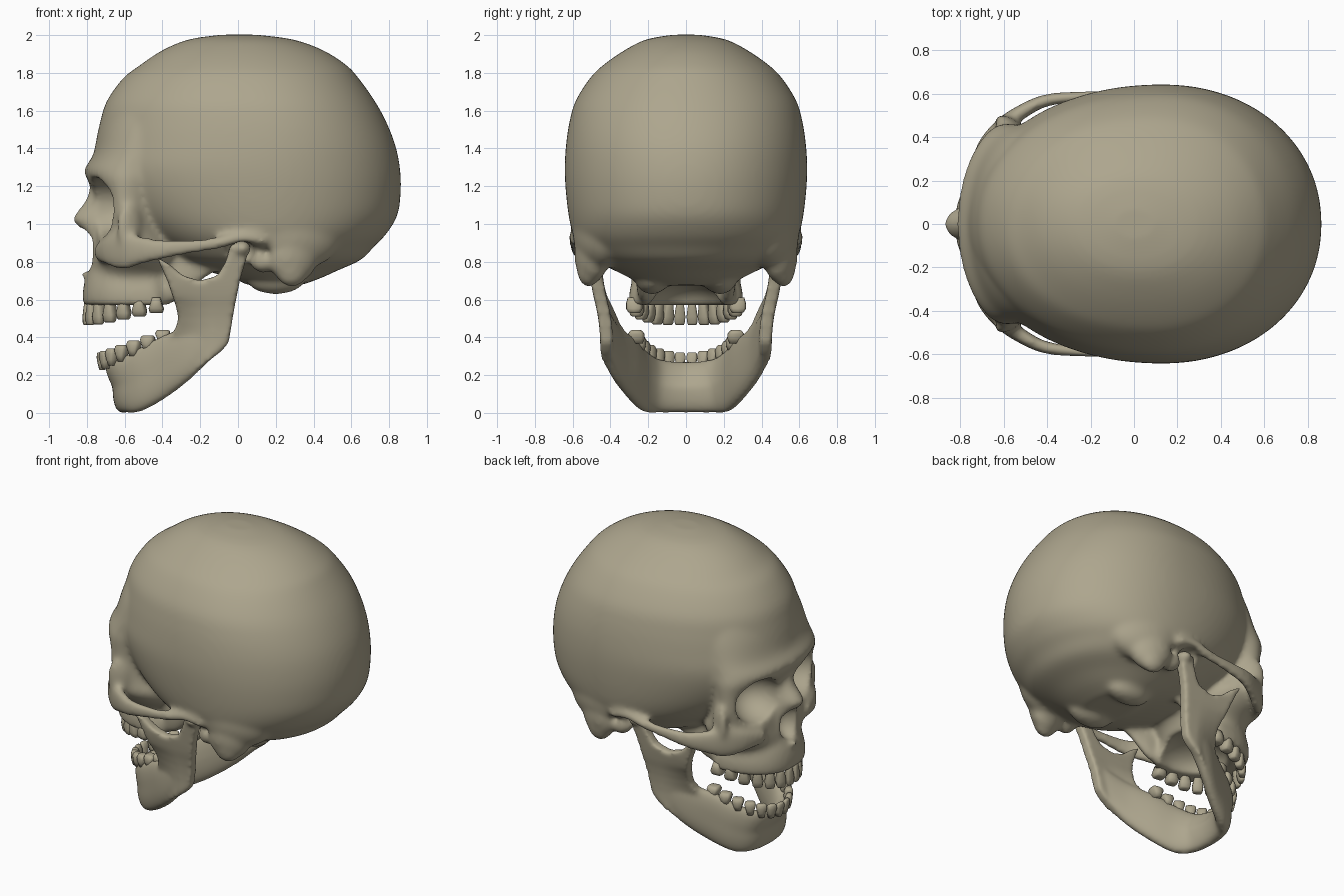
import bpy, bmesh, math
from mathutils import Matrix, Vector

if "Cube" in bpy.data.objects:
    bpy.data.objects.remove(bpy.data.objects["Cube"])

bone = bpy.data.materials.new("bone")
bone.diffuse_color = (0.42, 0.38, 0.27, 1)
bone.use_nodes = True
bone.node_tree.nodes["Principled BSDF"].inputs["Base Color"].default_value = bone.diffuse_color


def spline(rows, n=6):
    """Smooth curve through rows of numbers."""
    out = []
    for i in range(len(rows) - 1):
        p = [rows[max(0, min(len(rows) - 1, i + k))] for k in (-1, 0, 1, 2)]
        for j in range(n):
            t = j / n
            out.append([0.5 * (2 * b + (c - a) * t + (2 * a - 5 * b + 4 * c - d) * t * t
                               + (3 * b - a - 3 * c + d) * t ** 3) for a, b, c, d in zip(*p)])
    return out + [list(rows[-1])]


def skin(bm, rings):
    vs = [[bm.verts.new(p) for p in r] for r in rings]
    n = len(vs[0])
    for a, b in zip(vs, vs[1:]):
        for i in range(n):
            bm.faces.new((a[i], a[(i + 1) % n], b[(i + 1) % n], b[i]))
    bm.faces.new(vs[0][::-1])
    bm.faces.new(vs[-1])


def power(v, e):
    return math.copysign(abs(v) ** (2 / e), v)


def stack(bm, rows, e=2.0, n=96):
    """Horizontal oval rings: height, front x, widest x, back x, half width."""
    rings = []
    for z, xf, c, xb, hw in spline(rows):
        ring = []
        for i in range(n):
            a = 2 * math.pi * i / n
            k = power(math.cos(a), e)
            ring.append((c + k * ((xb - c) if k > 0 else (c - xf)), hw * power(math.sin(a), e), z))
        rings.append(ring)
    skin(bm, rings)


def bar(bm, rows, lean=0.0, e=2.4, n=24):
    """Upright oval sections along a path: x, y, z, half thickness, half height."""
    path = spline(rows)
    rings = []
    for i, (x, y, z, rt, rz) in enumerate(path):
        a, b = path[max(i - 1, 0)], path[min(i + 1, len(path) - 1)]
        nrm = Vector((a[1] - b[1], b[0] - a[0], 0)).normalized()
        ring = []
        for j in range(n):
            t = 2 * math.pi * j / n
            u, w = power(math.cos(t), e), power(math.sin(t), e)
            front = max(0, 1 - abs(y) / 0.35)
            ring.append((x + nrm.x * rt * u - lean * max(w, 0) * front, y + nrm.y * rt * u, z + rz * w))
        rings.append(ring)
    skin(bm, rings)


def blob(bm, c, r, rot=0.0):
    m = Matrix.Translation(c) @ Matrix.Rotation(rot, 4, 'Z') @ Matrix.Diagonal((*r, 1))
    bmesh.ops.create_icosphere(bm, subdivisions=4, radius=1, matrix=m)


def make(bm, name):
    bmesh.ops.recalc_face_normals(bm, faces=bm.faces)
    me = bpy.data.meshes.new(name)
    bm.to_mesh(me)
    bm.free()
    ob = bpy.data.objects.new(name, me)
    bpy.context.collection.objects.link(ob)
    me.materials.append(bone)
    return ob


def fuse(ob, voxel, cutter=None, smooth=12):
    """Melt overlapping parts into one smooth surface, with hollows cut out."""
    def remesh():
        m = ob.modifiers.new("melt", 'REMESH')
        m.mode, m.voxel_size = 'VOXEL', voxel
    remesh()
    if cutter:
        m = ob.modifiers.new("hollows", 'BOOLEAN')
        m.operation, m.object, m.solver = 'DIFFERENCE', cutter, 'EXACT'
        remesh()
    m = ob.modifiers.new("soften", 'SMOOTH')
    m.factor, m.iterations = 0.5, smooth
    bpy.context.view_layer.update()
    dg = bpy.context.evaluated_depsgraph_get()
    me = bpy.data.meshes.new_from_object(ob.evaluated_get(dg))
    ob.modifiers.clear()
    ob.data = me
    me.materials.clear()
    me.materials.append(bone)
    me.shade_smooth()
    if cutter:
        bpy.data.objects.remove(cutter)


# Braincase
sk = bmesh.new()
stack(sk, [(2.002, -.09, 0, .10, .07), (1.977, -.26, .02, .29, .21), (1.92, -.40, .04, .45, .325),
           (1.84, -.52, .06, .575, .44), (1.77, -.61, .08, .64, .51), (1.65, -.695, .10, .725, .585),
           (1.54, -.73, .12, .785, .617), (1.42, -.755, .13, .832, .635), (1.30, -.77, .13, .857, .642),
           (1.18, -.73, .14, .862, .637), (1.05, -.64, .15, .845, .622), (.95, -.53, .16, .787, .60),
           (.88, -.43, .16, .72, .56), (.81, -.34, .15, .65, .49), (.755, -.18, .16, .53, .38),
           (.71, -.02, .18, .43, .29), (.675, .05, .19, .33, .21)], e=2.08)
# Forehead, brow, cheeks and middle face
stack(sk, [(1.64, -.68, -.4, .1, .41), (1.50, -.73, -.46, 0, .44), (1.37, -.765, -.52, -.1, .45),
           (1.29, -.812, -.56, -.2, .455), (1.24, -.80, -.585, -.28, .462),
           (1.16, -.76, -.595, -.34, .46), (1.06, -.75, -.595, -.36, .458), (.96, -.75, -.58, -.34, .455),
           (.88, -.76, -.56, -.28, .44), (.81, -.775, -.55, -.26, .38), (.74, -.785, -.53, -.30, .30),
           (.68, -.795, -.52, -.32, .28)])
# Nose bridge and rim of the nose opening
stack(sk, [(1.25, -.775, -.7, -.6, .05), (1.13, -.805, -.7, -.6, .07), (1.03, -.875, -.72, -.6, .09),
           (.98, -.84, -.7, -.6, .105), (.90, -.80, -.7, -.6, .13), (.80, -.79, -.7, -.6, .15),
           (.72, -.80, -.7, -.6, .16)], n=32)
blob(sk, (-.80, 0, .735), (.035, .025, .022))
# Upper jaw
stack(sk, [(.80, -.765, -.5, -.35, .27), (.72, -.805, -.5, -.34, .28), (.64, -.822, -.48, -.33, .30),
           (.57, -.822, -.46, -.335, .30)], e=2.3)
for s in (1, -1):
    # Cheekbone and arch
    bar(sk, [(-.74, s * .22, .85, .03, .04), (-.69, s * .36, .855, .03, .075),
             (-.61, s * .448, .86, .036, .105), (-.53, s * .508, .86, .034, .082),
             (-.41, s * .567, .865, .029, .056), (-.25, s * .585, .88, .027, .038),
             (-.1, s * .59, .90, .027, .034), (.03, s * .588, .93, .033, .03),
             (.15, s * .58, .91, .035, .035)])
    blob(sk, (-.575, s * .455, .98), (.075, .035, .13), s * -.5)
    # Bump behind the ear, ear plate, neck joint, pillar behind the upper jaw
    blob(sk, (.32, s * .46, .95), (.24, .125, .19), s * -.3)
    blob(sk, (.29, s * .50, .835), (.14, .085, .15), s * -.3)
    blob(sk, (.285, s * .515, .765), (.09, .062, .10), s * -.2)
    blob(sk, (.13, s * .50, .81), (.07, .06, .07))
    blob(sk, (.20, s * .18, .70), (.15, .085, .072))
    bar(sk, [(-.38, s * .22, .70, .04, .12), (-.30, s * .225, .72, .04, .12),
             (-.20, s * .24, .77, .03, .08), (-.12, s * .25, .80, .03, .05)])
skull = make(sk, "skull")

# Hollows: eye sockets, nose opening, palate, jaw sockets, ear holes
ct = bmesh.new()
blob(ct, (-.80, 0, .865), (.12, .085, .115))
blob(ct, (-.46, 0, .56), (.24, .2, .14))
for s in (1, -1):
    blob(ct, (-.735, s * .25, 1.09), (.22, .168, .155), -s * .3)
    blob(ct, (.015, s * .53, .855), (.075, .10, .065))
    blob(ct, (.145, s * .60, .85), (.035, .08, .035))
cutter = make(ct, "hollow_cutter")
cutter.hide_render = True
fuse(skull, .014, cutter, 16)

# Lower jaw: curved body
jw = bmesh.new()
half = [(-.11, .42, .43, .035, .11), (-.25, .375, .325, .045, .145), (-.4, .29, .235, .05, .168),
        (-.52, .22, .168, .052, .163), (-.59, .14, .142, .054, .142)]
bar(jw, half + [(-.612, 0, .136, .052, .136)] + [(x, -y, z, t, h) for x, y, z, t, h in half[::-1]],
    lean=.07)
# Rising branch on each side: flat outline, sliced, then bent to follow the body
side = [(-.05, .37), (-.09, .325), (-.25, .20), (-.33, .25), (-.38, .36), (-.33, .45), (-.315, .50),
        (-.33, .57), (-.37, .69), (-.43, .825), (-.36, .785), (-.29, .725), (-.20, .70), (-.11, .725),
        (-.065, .80), (-.04, .89), (.055, .89), (.045, .82), (.01, .70), (-.02, .55)]
for s in (1, -1):
    br = bmesh.new()
    skin(br, [[(x, d, z) for x, z in side] for d in (-.034, .034)])
    for k in range(12):
        for co, no in (((0, 0, .23 + .055 * k), (0, 0, 1)), ((.03 - .04 * k, 0, 0), (1, 0, 0))):
            bmesh.ops.bisect_plane(br, geom=br.verts[:] + br.edges[:] + br.faces[:],
                                   plane_co=co, plane_no=no)
    for v in br.verts:
        x, d, z = v.co
        u = max(0, -.14 - x)
        w = min(1, max(0, (z - .36) / .27))
        v.co.y = s * ((1 - w) * (.42 - .35 * u - .7 * u * u) + w * (.418 + .15 * (z - .35)) + d)
    tmp = bpy.data.meshes.new("branch")
    bmesh.ops.triangulate(br, faces=br.faces)
    br.to_mesh(tmp)
    br.free()
    jw.from_mesh(tmp)
    bpy.data.meshes.remove(tmp)
    blob(jw, (.02, s * .495, .87), (.048, .062, .042))
jaw = make(jw, "lower_jaw")
fuse(jaw, .012)


def teeth(name, cx, a, b, up, z_root, z_tip, count=14):
    """Row of tapered blocks on an oval arch; heights are functions of x."""
    bm = bmesh.new()
    for i in range(count):
        k = abs(i - (count - 1) / 2) / ((count - 1) / 2)
        t = math.copysign(math.radians(84) * k, i - (count - 1) / 2)
        x, y = cx - a * math.cos(t), b * math.sin(t)
        out = Vector((-b * math.cos(t), a * math.sin(t), 0)).normalized()
        tan = Vector((-out.y, out.x, 0))
        wide, deep = .027 + .011 * k, .018 + .026 * k
        zr, zt = z_root(x), z_tip(x)
        rings = []
        # root, neck, crown, biting edge
        for h, fw, fd in ((0, .6, .8), (.35, .8, 1), (.7, 1.08, 1), (.93, .95, .75), (1, .75, .5)):
            ring = []
            for j in range(12):
                g = 2 * math.pi * j / 12
                p = Vector((x, y, zr + (zt - zr) * h))
                p += tan * wide * fw * power(math.cos(g), 3.5)
                p += out * (deep * fd * power(math.sin(g), 3.5) + up * h * .015 * (1 - k))
                ring.append(p)
            rings.append(ring)
        skin(bm, rings)
    ob = make(bm, name)
    ob.data.shade_smooth()


teeth("upper_teeth", -.39, .405, .275, 1, lambda x: .61,
      lambda x: .53 - .065 * min(1, max(0, (-x - .42) / .33)))
teeth("lower_teeth", -.36, .36, .265, 1, lambda x: .235 + (x + .70) * .44,
      lambda x: .327 + (x + .70) * .37)
